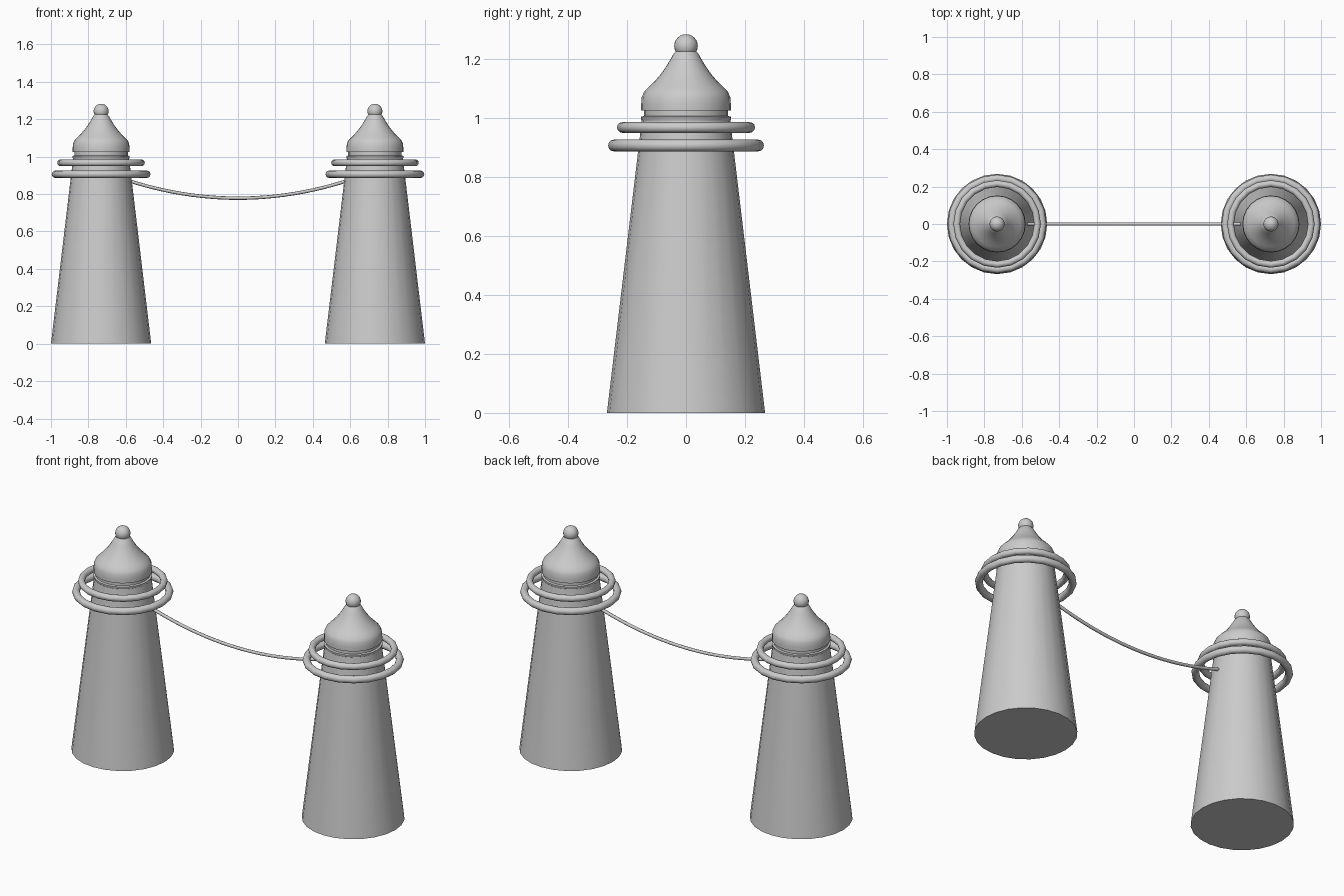
import bpy, bmesh, math

if "Cube" in bpy.data.objects:
    bpy.data.objects.remove(bpy.data.objects["Cube"])

POST_X = 0.732


def finish(name, bm, loc, angle=35):
    bmesh.ops.remove_doubles(bm, verts=bm.verts, dist=1e-5)
    bmesh.ops.recalc_face_normals(bm, faces=bm.faces)
    mesh = bpy.data.meshes.new(name)
    bm.to_mesh(mesh)
    bm.free()
    ob = bpy.data.objects.new(name, mesh)
    ob.location = loc
    bpy.context.collection.objects.link(ob)
    bpy.ops.object.select_all(action='DESELECT')
    ob.select_set(True)
    bpy.context.view_layer.objects.active = ob
    bpy.ops.object.shade_smooth_by_angle(angle=math.radians(angle))
    return ob


def lathe(name, profile, loc, sides=24, closed=False):
    """Spin an (r, z) profile around the vertical axis."""
    bm = bmesh.new()
    verts = [bm.verts.new((r, 0, z)) for r, z in profile]
    edges = [bm.edges.new(p) for p in zip(verts, verts[1:])]
    if closed:
        edges.append(bm.edges.new((verts[-1], verts[0])))
    bmesh.ops.spin(bm, geom=verts + edges, cent=(0, 0, 0), axis=(0, 0, 1),
                   angle=2 * math.pi, steps=sides)
    return finish(name, bm, loc)


def ring(name, major, minor, z, x):
    section = [(major + minor * math.cos(a), z + minor * math.sin(a))
               for a in (i * math.pi / 6 for i in range(12))]
    lathe(name, section, (x, 0, 0), sides=20, closed=True)


body = [(0, 0), (0.268, 0), (0.15, 0.99), (0.153, 0.995), (0.153, 1.003),
        (0.143, 1.006), (0.143, 1.025), (0, 1.025)]
cap = [(0, 1.024), (0.152, 1.024), (0.152, 1.045), (0.150, 1.07),
       (0.142, 1.088), (0.124, 1.106), (0.106, 1.124), (0.088, 1.145),
       (0.071, 1.168), (0.056, 1.192), (0.042, 1.217), (0.03, 1.23), (0, 1.235)]

for side, s in (("left", -1), ("right", 1)):
    x = s * POST_X
    # tapered post with collar and groove, and its domed cap
    lathe(side + "_post", body, (x, 0, 0))
    lathe(side + "_cap", cap, (x, 0, 0))
    # two loose hoops around the neck
    ring(side + "_upper_ring", 0.216, 0.018, 0.967, x)
    ring(side + "_lower_ring", 0.244, 0.020, 0.906, x)
    # ball finial
    bm = bmesh.new()
    bmesh.ops.create_uvsphere(bm, u_segments=20, v_segments=12, radius=0.04)
    finish(side + "_finial", bm, (x, 0, 1.243))

# sagging rope between the posts
curve = bpy.data.curves.new("rope", 'CURVE')
curve.dimensions = '3D'
curve.bevel_depth = 0.009
curve.bevel_resolution = 2
curve.use_fill_caps = True
spline = curve.splines.new('POLY')
n = 24
spline.points.add(n)
for i, p in enumerate(spline.points):
    x = -0.6 + 1.2 * i / n
    p.co = (x, 0, 0.778 + 0.092 * (x / 0.58) ** 2, 1)
spline.use_smooth = True
rope = bpy.data.objects.new("rope", curve)
bpy.context.collection.objects.link(rope)
